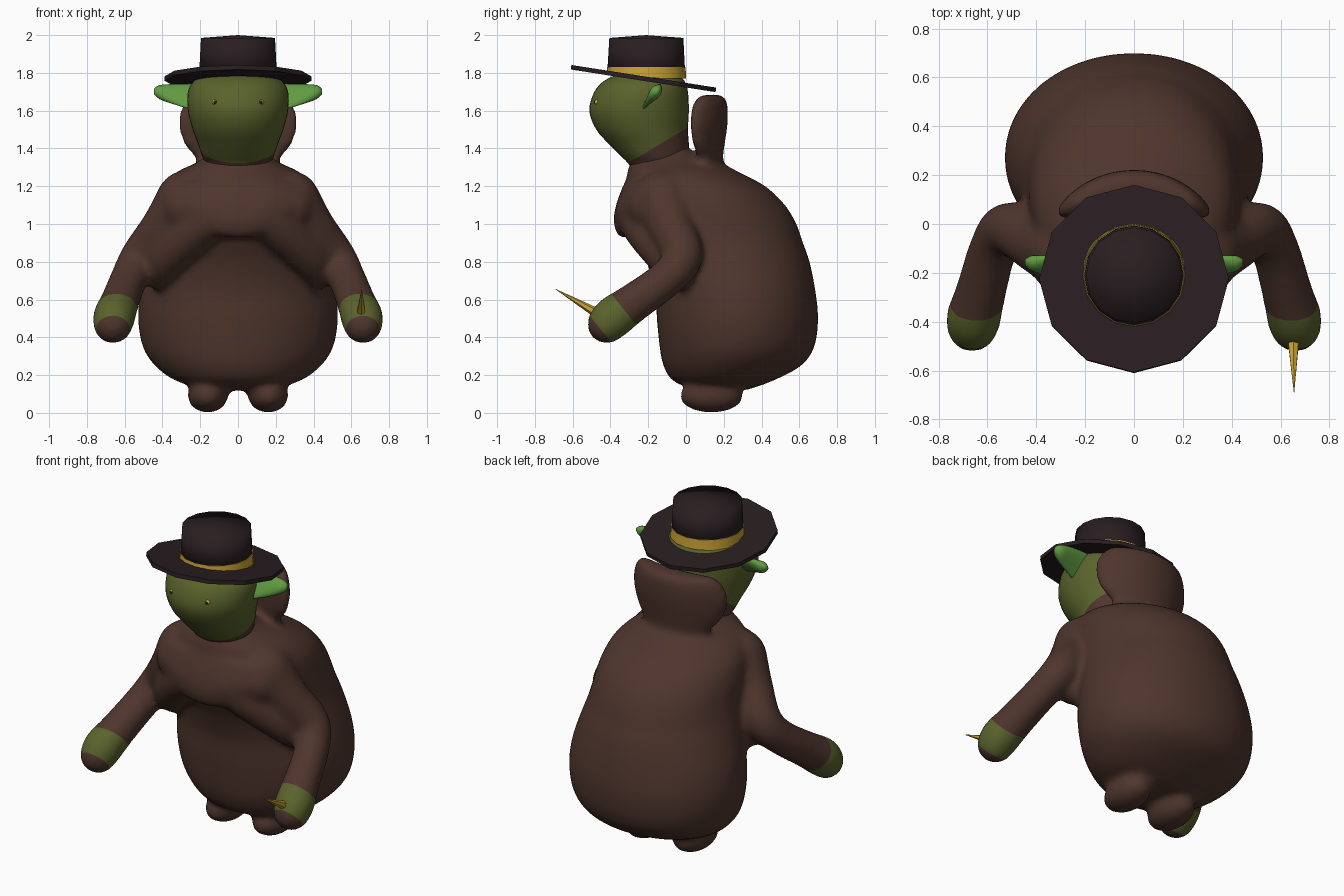
import bpy, bmesh, math
from mathutils import Vector, Matrix

if "Cube" in bpy.data.objects:
    bpy.data.objects.remove(bpy.data.objects["Cube"], do_unlink=True)


def material(name, rgb):
    m = bpy.data.materials.new(name)
    m.use_nodes = True
    m.diffuse_color = (*rgb, 1)
    bsdf = m.node_tree.nodes["Principled BSDF"]
    bsdf.inputs["Base Color"].default_value = (*rgb, 1)
    bsdf.inputs["Roughness"].default_value = 0.8
    return m


BROWN = material("brown cloth", (0.077, 0.036, 0.026))
OLIVE = material("olive skin", (0.102, 0.124, 0.025))
GREEN = material("bright green", (0.12, 0.33, 0.055))
DARK = material("dark felt", (0.022, 0.013, 0.015))
GOLD = material("gold", (0.60, 0.37, 0.035))


def finish(name, bm, mats, smooth=True):
    bmesh.ops.recalc_face_normals(bm, faces=bm.faces)
    for f in bm.faces:
        f.smooth = smooth
    mesh = bpy.data.meshes.new(name)
    bm.to_mesh(mesh)
    bm.free()
    for m in mats:
        mesh.materials.append(m)
    ob = bpy.data.objects.new(name, mesh)
    bpy.context.collection.objects.link(ob)
    return ob


def spline(rows, steps):
    """Catmull-Rom interpolation of rows of numbers."""
    out = []
    for i in range(len(rows) - 1):
        a, b, c, d = (rows[max(0, min(len(rows) - 1, i + k))] for k in (-1, 0, 1, 2))
        for s in range(steps):
            t = s / steps
            out.append([q + t / 2 * (r - p + t * (2*p - 5*q + 4*r - s2 + t * (3*(q - r) + s2 - p)))
                        for p, q, r, s2 in zip(a, b, c, d)])
    return out + [list(rows[-1])]


def loft(bm, rows, power=2.0, bend=0.0, steps=4, sides=40, mat=Matrix()):
    """Closed skin over sections given as (height, front, back, half width)."""
    rings = []
    for z, front, back, rx in spline(rows, steps):
        ring = []
        for k in range(sides):
            a = math.tau * k / sides
            c, s = math.cos(a), math.sin(a)
            x = rx * math.copysign(abs(c) ** (2 / power), c)
            y = (front + back) / 2 + (back - front) / 2 * math.copysign(abs(s) ** (2 / power), s)
            ring.append(bm.verts.new(mat @ Vector((x, y - bend * x * x, z))))
        rings.append(ring)
    for r0, r1 in zip(rings, rings[1:]):
        for k in range(sides):
            j = (k + 1) % sides
            bm.faces.new((r0[k], r0[j], r1[j], r1[k]))
    bm.faces.new(rings[0][::-1])
    bm.faces.new(rings[-1])


def ball(bm, centre, size):
    m = Matrix.Translation(centre) @ Matrix.Diagonal((*size, 1))
    bmesh.ops.create_icosphere(bm, subdivisions=3, radius=1, matrix=m)


def paint(bm, point, normal, region, index):
    """Cut along a plane and colour the region's faces beyond it."""
    point, normal = Vector(point), Vector(normal)
    faces = [f for f in bm.faces if region(f.calc_center_median())]
    geom = set(faces)
    for f in faces:
        geom.update(f.edges)
        geom.update(f.verts)
    bmesh.ops.bisect_plane(bm, geom=list(geom), dist=1e-5, plane_co=point, plane_no=normal)
    for f in bm.faces:
        c = f.calc_center_median()
        if region(c) and (c - point).dot(normal) > 0:
            f.material_index = index


# Body: belly, chest flap, hood, arms and feet fused into one smooth skin
bm = bmesh.new()
loft(bm, [(0.12, 0.05, 0.32, 0.16), (0.17, -0.07, 0.46, 0.33), (0.25, -0.12, 0.61, 0.44),
          (0.35, -0.14, 0.68, 0.505), (0.5, -0.155, 0.70, 0.53), (0.65, -0.165, 0.685, 0.515),
          (0.8, -0.21, 0.655, 0.475), (0.9, -0.26, 0.62, 0.45), (1.0, -0.30, 0.585, 0.435),
          (1.1, -0.32, 0.525, 0.425), (1.2, -0.32, 0.42, 0.395), (1.275, -0.31, 0.28, 0.325),
          (1.325, -0.295, 0.18, 0.22), (1.37, -0.25, 0.06, 0.16), (1.42, -0.2, 0.0, 0.13)], power=2.03)
loft(bm, [(0.93, -0.345, -0.05, 0.15), (0.955, -0.37, 0.0, 0.235), (1.03, -0.383, 0.0, 0.325),
          (1.12, -0.365, 0.0, 0.375), (1.22, -0.325, 0.0, 0.345)], power=2.2)
loft(bm, [(1.22, 0.07, 0.2, 0.2), (1.34, 0.075, 0.195, 0.225), (1.42, 0.07, 0.205, 0.285),
          (1.52, 0.065, 0.22, 0.315), (1.6, 0.065, 0.222, 0.305), (1.655, 0.075, 0.215, 0.275),
          (1.685, 0.11, 0.185, 0.235)], bend=1.0, power=2.3)
arm = [(0.275, -0.12, 1.125, 0.16), (0.385, -0.08, 0.985, 0.127), (0.51, -0.02, 0.83, 0.11),
       (0.575, -0.10, 0.715, 0.10), (0.63, -0.29, 0.575, 0.105),
       (0.655, -0.38, 0.51, 0.113), (0.662, -0.42, 0.47, 0.104)]
drape = [(0.12, -0.25, 1.06, 0.125), (0.2, -0.22, 0.99, 0.12), (0.29, -0.165, 0.91, 0.115),
         (0.38, -0.09, 0.82, 0.11), (0.42, -0.02, 0.74, 0.09)]
for side in (-1, 1):
    for x, y, z, r in spline(arm, 10) + spline(drape, 8):
        ball(bm, (side * x, y, z), (r, r, r))
    ball(bm, (side * 0.27, -0.17, 1.09), (0.14, 0.14, 0.14))
    ball(bm, (side * 0.16, 0.135, 0.09), (0.108, 0.17, 0.09))
    ball(bm, (side * 0.17, 0.12, 0.18), (0.095, 0.12, 0.1))
raw = finish("body_source", bm, [BROWN])
mod = raw.modifiers.new("Fuse", 'REMESH')
mod.mode = 'VOXEL'
mod.voxel_size = 0.019
mod = raw.modifiers.new("Soften", 'SMOOTH')
mod.factor = 0.5
mod.iterations = 9
bpy.context.view_layer.update()
fused = bpy.data.meshes.new_from_object(raw.evaluated_get(bpy.context.evaluated_depsgraph_get()))
bpy.data.objects.remove(raw, do_unlink=True)
bm = bmesh.new()
bm.from_mesh(fused)
bpy.data.meshes.remove(fused)


# Bare hands: a skin band across each forearm, with a brown tip
def hand(c):
    return abs(c.x) > 0.5 and c.y < -0.18 and c.z < 0.75


axis = (0, -0.78, -0.63)
paint(bm, (0, -0.337, 0.557), axis, hand, 1)
paint(bm, (0, -0.45, 0.44), axis, hand, 0)
finish("body", bm, [BROWN, OLIVE])

# Head, with the collar line cut on a slant
bm = bmesh.new()
loft(bm, [(1.28, -0.28, -0.06, 0.15), (1.325, -0.31, 0.0, 0.172), (1.36, -0.345, 0.01, 0.19),
          (1.42, -0.405, 0.015, 0.21), (1.5, -0.475, 0.01, 0.24), (1.6, -0.512, 0.015, 0.265),
          (1.7, -0.485, 0.01, 0.265), (1.76, -0.43, -0.01, 0.23), (1.795, -0.35, -0.06, 0.16),
          (1.81, -0.27, -0.14, 0.06)])
paint(bm, (0, 0, 1.505), (0, -0.51, 0.86), lambda c: True, 1)
finish("head", bm, [BROWN, OLIVE])

# Ears and eyes
across = Vector((0, 0.57, 0.82))
for side, label in ((-1, "right"), (1, "left")):
    out = Vector((0.98, 0.13, 0.14)).normalized()
    thick = out.cross(across)
    basis = Matrix((across, thick, out)).transposed().to_4x4()
    place = Matrix.Diagonal((side, 1, 1, 1)) @ Matrix.Translation((0.22, -0.187, 1.67)) @ basis
    bm = bmesh.new()
    loft(bm, [(0, -0.015, 0.015, 0.088), (0.06, -0.017, 0.017, 0.078), (0.14, -0.026, 0.026, 0.06),
              (0.2, -0.03, 0.03, 0.04), (0.23, -0.01, 0.01, 0.016)], sides=14, steps=3, mat=place)
    finish(label + "_ear", bm, [GREEN])
    for part, r, y, m in (("eye", 0.015, -0.469, GOLD), ("pupil", 0.009, -0.479, DARK)):
        bm = bmesh.new()
        ball(bm, (side * 0.122, y, 1.645), (r, r, r))
        finish(label + "_" + part, bm, [m])


# Hat: tilted twelve-sided brim, crown with a shallow peak, gold band
TILT, BRIM_Y, BRIM_Z = -0.155, -0.225, 1.77


def drum(sides, r0, r1, z0, z1, y, tilt=0.0):
    bm = bmesh.new()
    place = Matrix.Translation((0, y, (z0 + z1) / 2)) @ Matrix.Rotation(tilt, 4, 'X')
    bmesh.ops.create_cone(bm, cap_ends=True, segments=sides, radius1=r0, radius2=r1,
                          depth=z1 - z0, matrix=place)
    return bm


def follow_brim(bm, lowest):
    """Raise the lower edge so that it rests on the sloping brim."""
    for v in bm.verts:
        slope = BRIM_Z + math.tan(TILT) * (v.co.y - BRIM_Y)
        v.co.z = max(v.co.z, lowest, slope)
    return bm


finish("hat_brim", drum(12, 0.388, 0.388, BRIM_Z - 0.012, BRIM_Z + 0.012, BRIM_Y, TILT), [DARK], smooth=False)
crown = follow_brim(drum(16, 0.207, 0.196, 1.76, 1.985, -0.21), 1.77)
top = max(crown.faces, key=lambda f: f.calc_center_median().z)
bmesh.ops.poke(crown, faces=[top])["verts"][0].co.z += 0.015
finish("hat_crown", crown, [DARK])
band = finish("hat_band", follow_brim(drum(16, 0.211, 0.2075, 1.76, 1.832, -0.21), 1.77), [GOLD])
band.data.set_sharp_from_angle(angle=math.radians(40))

# Gold spike held in the left hand
bm = bmesh.new()
start, tip = Vector((0.652, -0.44, 0.51)), Vector((0.655, -0.69, 0.655))
aim = (tip - start).to_track_quat('Z', 'Y').to_matrix().to_4x4()
bmesh.ops.create_cone(bm, cap_ends=True, segments=6, radius1=0.03, radius2=0.001,
                      depth=(tip - start).length, matrix=Matrix.Translation((start + tip) / 2) @ aim)
finish("spike", bm, [GOLD], smooth=False)
